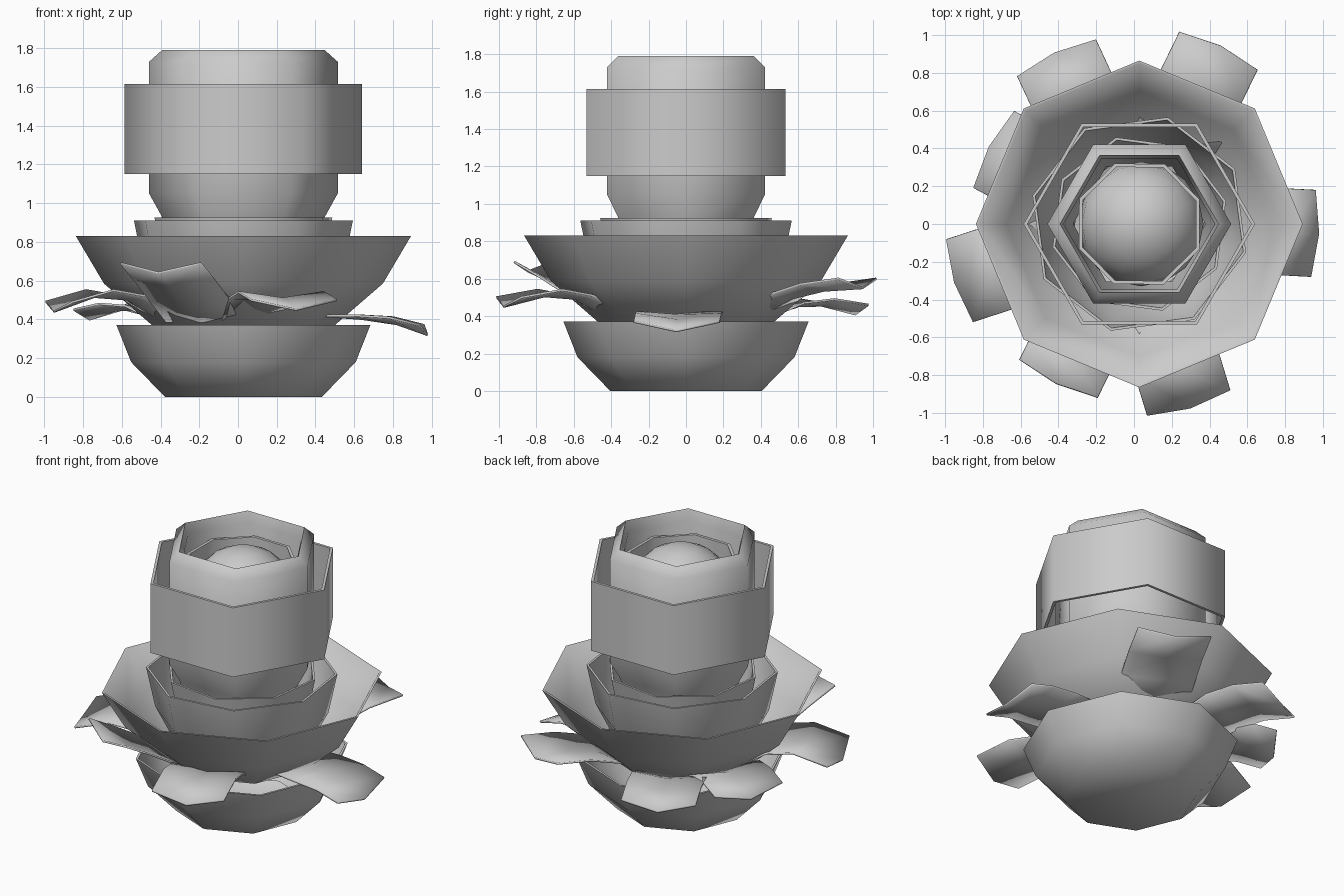
import bpy, bmesh
from math import cos, sin, pi, radians

if "Cube" in bpy.data.objects:
    bpy.data.objects.remove(bpy.data.objects["Cube"])

CX = 0.028  # shared axis of the bloom


def finish(bm, name, thickness=0.0, angle=65):
    bmesh.ops.recalc_face_normals(bm, faces=bm.faces)
    me = bpy.data.meshes.new(name)
    bm.to_mesh(me)
    bm.free()
    ob = bpy.data.objects.new(name, me)
    bpy.context.collection.objects.link(ob)
    if thickness:
        m = ob.modifiers.new("thickness", 'SOLIDIFY')
        m.thickness = thickness
        m.offset = 0
    bpy.ops.object.select_all(action='DESELECT')
    bpy.context.view_layer.objects.active = ob
    ob.select_set(True)
    bpy.ops.object.shade_smooth_by_angle(angle=radians(angle))
    return ob


def lathe(name, profile, sides, turn=0.0, cap=False, closed=False):
    """Low-sided revolved (radius, z) profile."""
    bm = bmesh.new()
    rings = [[bm.verts.new((CX + r * cos(radians(turn) + 2 * pi * i / sides),
                            r * sin(radians(turn) + 2 * pi * i / sides), z))
              for i in range(sides)] for r, z in profile]
    if cap:
        bm.faces.new(rings[0])
    pairs = list(zip(rings, rings[1:]))
    if closed:
        pairs.append((rings[-1], rings[0]))
    for a, b in pairs:
        for i in range(sides):
            j = (i + 1) % sides
            bm.faces.new((a[i], a[j], b[j], b[i]))
    return finish(bm, name)


def leaf(name, direction, path, channel=0.05, width=0.46):
    """Thin curved leaf: (distance, height) path, dipped along the middle."""
    bm = bmesh.new()
    a = radians(direction)
    rows = []
    for k, (r, z) in enumerate(path):
        row = []
        for s in (-1, 0, 1):
            w = s * width / 2 * (0.92 if k == 0 else 1.0)
            d = r + (0.02 if s == 0 else -0.01)
            dz = -channel * k / (len(path) - 1) if s == 0 else 0
            row.append(bm.verts.new((d * cos(a) - w * sin(a),
                                     d * sin(a) + w * cos(a), z + dz)))
        rows.append(row)
    for p, q in zip(rows, rows[1:]):
        for i in range(2):
            bm.faces.new((p[i], p[i + 1], q[i + 1], q[i]))
    return finish(bm, name, 0.012, 40)


# Bottom and main petal bowls
lathe("base_bowl", [(0.405, 0.0), (0.58, 0.18), (0.655, 0.37), (0.64, 0.37),
                    (0.565, 0.19), (0.40, 0.012)], 8, cap=True)
lathe("large_petal_bowl", [(0.46, 0.36), (0.72, 0.585), (0.865, 0.83),
                           (0.85, 0.83), (0.705, 0.595), (0.45, 0.375)], 8, cap=True)

# Nested cups in the large bowl
lathe("outer_cup", [(0.40, 0.40), (0.53, 0.65), (0.585, 0.91), (0.57, 0.91),
                    (0.515, 0.65), (0.385, 0.41)], 8, turn=30, closed=True)
lathe("inner_cup", [(0.38, 0.45), (0.43, 0.7), (0.475, 0.925), (0.46, 0.925),
                    (0.415, 0.7), (0.365, 0.45)], 8, turn=15, closed=True)

# Hexagonal petal sleeves
lathe("petal_sleeve", [(0.613, 1.15), (0.613, 1.615), (0.593, 1.615), (0.593, 1.15)],
      6, closed=True)
lathe("inner_sleeve", [(0.36, 0.6), (0.415, 0.92), (0.487, 1.05), (0.487, 1.73),
                       (0.42, 1.79), (0.40, 1.72), (0.40, 1.05), (0.35, 0.6)],
      6, closed=True)
lathe("core_sleeve", [(0.345, 1.0), (0.345, 1.66), (0.325, 1.66), (0.325, 1.0)],
      8, turn=22, closed=True)

# Rounded bud in the middle
bm = bmesh.new()
bmesh.ops.create_uvsphere(bm, u_segments=16, v_segments=10, radius=0.33)
bmesh.ops.translate(bm, verts=bm.verts, vec=(CX + 0.01, 0, 1.40))
finish(bm, "centre_bud")

# Spreading leaves around the base
leaves = [(64, [(0.42, 0.40), (0.60, 0.51), (0.80, 0.57), (1.03, 0.60)]),
          (115, [(0.42, 0.40), (0.60, 0.47), (0.78, 0.49), (0.98, 0.46)]),
          (152, [(0.40, 0.40), (0.55, 0.47), (0.70, 0.48), (0.85, 0.45)]),
          (198, [(0.40, 0.40), (0.58, 0.52), (0.76, 0.55), (0.98, 0.49)]),
          (244, [(0.42, 0.39), (0.58, 0.50), (0.75, 0.60), (0.92, 0.69)]),
          (287, [(0.42, 0.40), (0.60, 0.51), (0.77, 0.54), (1.00, 0.50)]),
          (357, [(0.44, 0.42), (0.62, 0.42), (0.80, 0.41), (0.96, 0.37)])]
for n, (ang, path) in enumerate(leaves):
    leaf(f"leaf_{n + 1}", ang, path)
